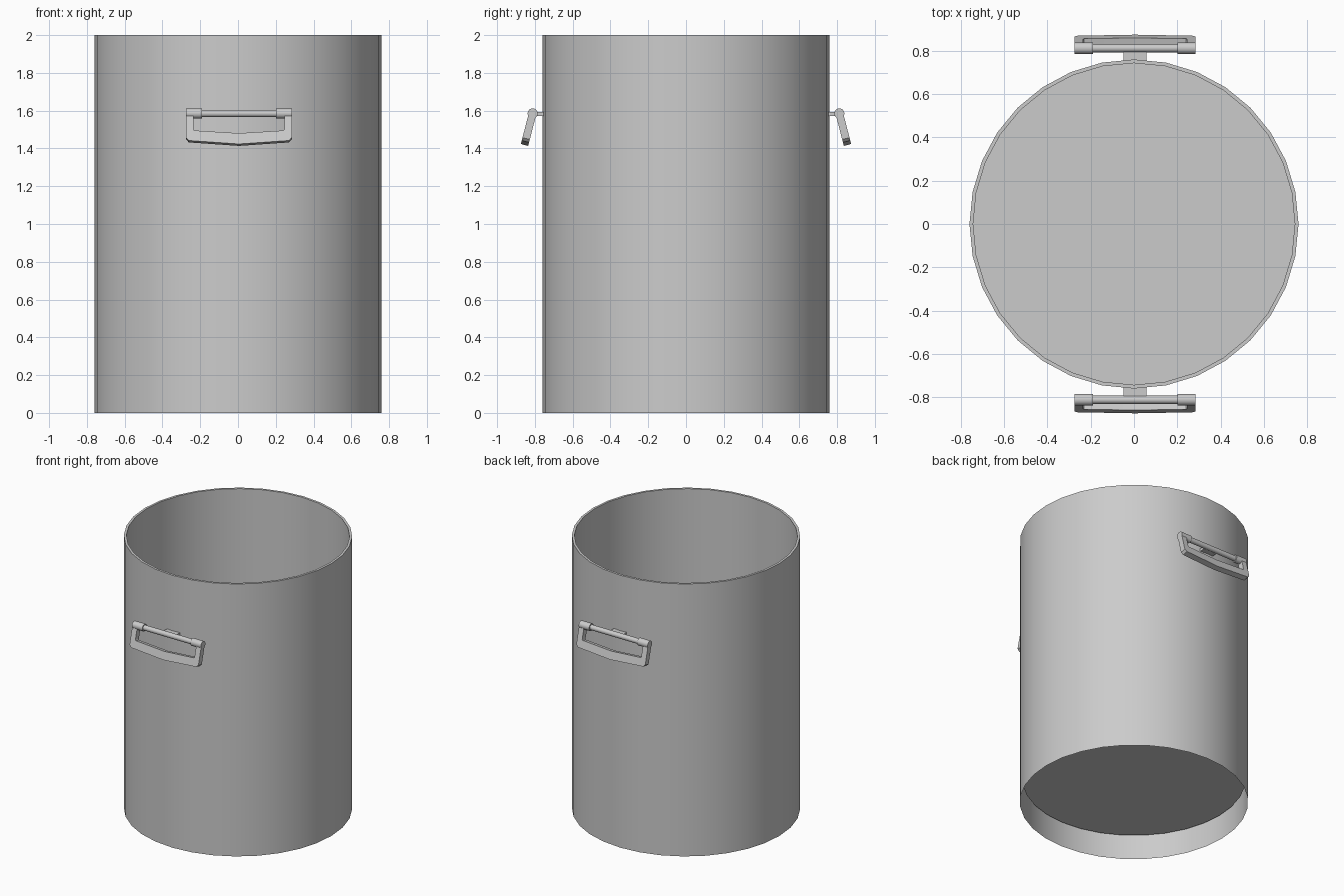
import bpy, bmesh
from math import sin, cos, pi, radians
from mathutils import Matrix

if "Cube" in bpy.data.objects:
    bpy.data.objects.remove(bpy.data.objects["Cube"])

TILT = radians(14.5)
PX, PY, PZ = 0.005, -0.812, 1.585   # handle hinge axis


def finish(name, bm, fix_normals=True, mirror=False):
    if fix_normals:
        bmesh.ops.recalc_face_normals(bm, faces=bm.faces)
    me = bpy.data.meshes.new(name)
    bm.to_mesh(me)
    bm.free()
    me.shade_smooth()
    me.set_sharp_from_angle(angle=radians(30))
    ob = bpy.data.objects.new(name, me)
    bpy.context.collection.objects.link(ob)
    if mirror:
        m = ob.modifiers.new("other_side", 'MIRROR')
        m.use_axis = (False, True, False)
    return ob


def rod(bm, x0, x1, r, sides=16):
    rot = Matrix.Rotation(pi / 2, 4, 'Y')
    bmesh.ops.create_cone(bm, cap_ends=True, segments=sides, radius1=r, radius2=r, depth=x1 - x0,
                          matrix=Matrix.Translation((PX + (x0 + x1) / 2, PY, PZ)) @ rot)


# Bin body: outer wall, rim, inner wall and a raised floor
bm = bmesh.new()
N = 32
rings = [[bm.verts.new((r * cos(2 * pi * i / N), r * sin(2 * pi * i / N), z)) for i in range(N)]
         for r, z in ((0.76, 0), (0.76, 2), (0.743, 2), (0.743, 0.173))]
for a, b in zip(rings, rings[1:]):
    for i in range(N):
        j = (i + 1) % N
        bm.faces.new((a[i], a[j], b[j], b[i]))
bm.faces.new(rings[-1])
finish("bin_body", bm, fix_normals=False)

# Tilted handle frame: U-shaped strip with a shallow V bottom
half_out = [(-0.28, 0), (-0.28, 0.137), (-0.265, 0.153)]
half_in = [(-0.24, 0), (-0.24, 0.092), (-0.236, 0.098)]


def full(half, mid):
    return half + [mid] + [(-x, v) for x, v in reversed(half)]


def place(x, v, n):
    return (PX + x, PY - v * sin(TILT) - n * cos(TILT), PZ - v * cos(TILT) + n * sin(TILT))


bm = bmesh.new()
sections = []
for o, i in zip(full(half_out, (0, 0.172)), full(half_in, (0, 0.113))):
    sections.append([bm.verts.new(place(*p, n))
                     for p, n in ((o, 0.02), (i, 0.02), (i, -0.02), (o, -0.02))])
for a, b in zip(sections, sections[1:]):
    for k in range(4):
        bm.faces.new((a[k], a[(k + 1) % 4], b[(k + 1) % 4], b[k]))
bm.faces.new(sections[0])
bm.faces.new(sections[-1])
finish("handle_frame", bm, mirror=True)

# Rounded hinge knuckles at the frame's upper ends
bm = bmesh.new()
rod(bm, -0.28, -0.195, 0.027)
rod(bm, 0.195, 0.28, 0.027)
finish("handle_knuckles", bm, mirror=True)

# Hinge rod between the knuckles
bm = bmesh.new()
rod(bm, -0.2, 0.2, 0.019)
finish("hinge_rod", bm, mirror=True)

# Bracket joining the rod to the wall
bm = bmesh.new()
bmesh.ops.create_cube(bm, size=1, matrix=Matrix.Translation((PX, -0.777, 1.583))
                      @ Matrix.Diagonal((0.105, 0.055, 0.02, 1)))
finish("handle_bracket", bm, mirror=True)
